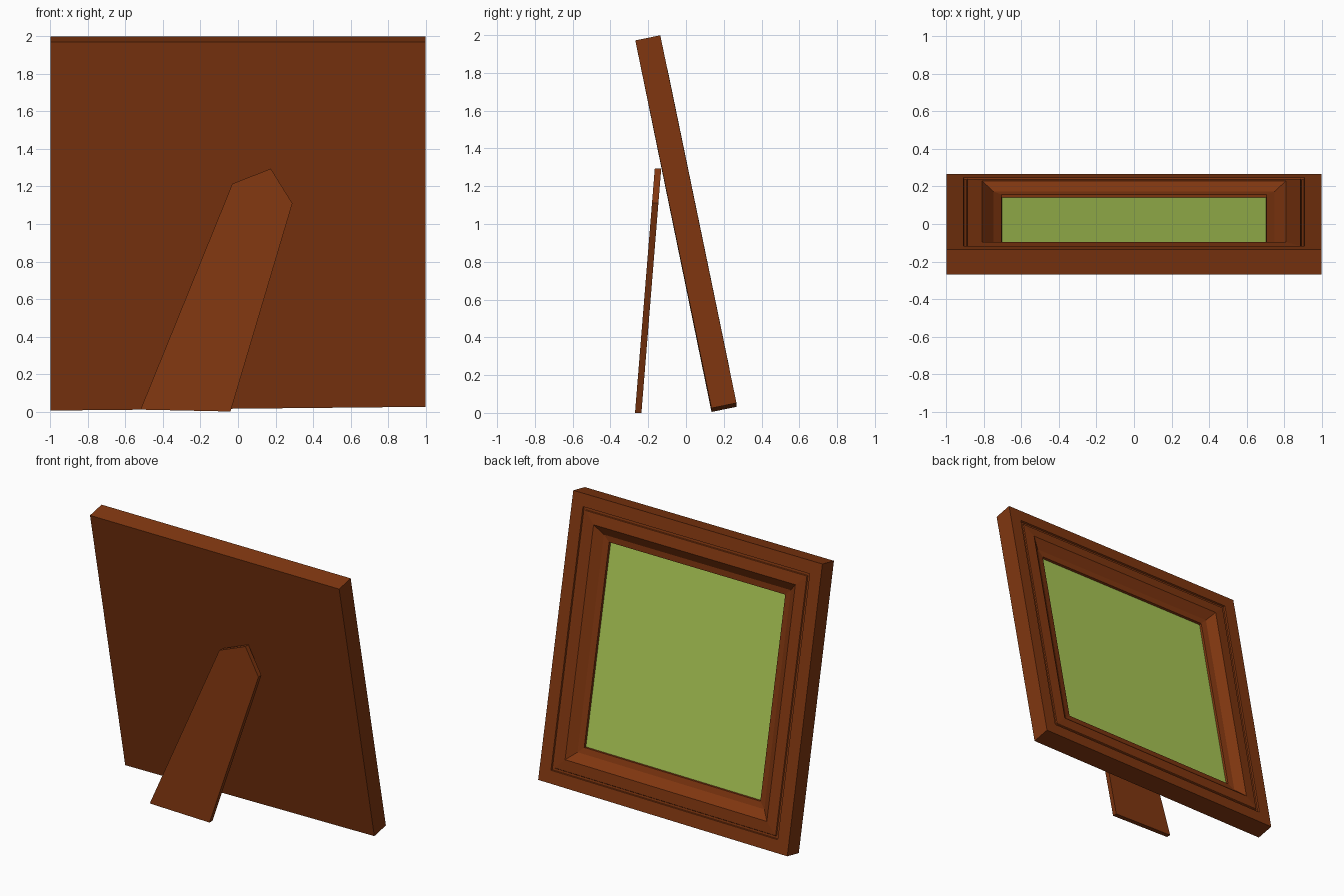
import bpy, bmesh
from mathutils import Vector

cube = bpy.data.objects.get("Cube")
if cube:
    bpy.data.objects.remove(cube)


def material(name, rgb):
    m = bpy.data.materials.new(name)
    m.use_nodes = True
    m.diffuse_color = (*rgb, 1)
    m.node_tree.nodes["Principled BSDF"].inputs["Base Color"].default_value = (*rgb, 1)
    return m


def finish(bm, name, mat):
    bmesh.ops.recalc_face_normals(bm, faces=bm.faces)
    mesh = bpy.data.meshes.new(name)
    bm.to_mesh(mesh)
    bm.free()
    mesh.materials.append(mat)
    obj = bpy.data.objects.new(name, mesh)
    bpy.context.collection.objects.link(obj)
    return obj


wood = material("brown wood", (0.215, 0.037, 0.005))
green = material("green picture", (0.40, 0.57, 0.09))

HEIGHT = 2.007
LEAN_SIN, LEAN_COS = 0.201, 0.98


def leaned(x, v, w):
    """Point on the leaning frame: v runs up the board, w out of its back."""
    lift = 0.01 * (x + 1) * (1 - v / HEIGHT)  # lower edge rises slightly to one side
    return Vector((x, 0.135 - LEAN_SIN * v + LEAN_COS * w,
                   0.005 + LEAN_COS * v + LEAN_SIN * w + lift))


def ring(bm, inset, w):
    a, top = 1 - inset, HEIGHT - inset
    corners = [(-a, inset), (a, inset), (a, top), (-a, top)]
    return [bm.verts.new(leaned(x, v, w)) for x, v in corners]


# Frame: moulding profile (inset from the edge, height above the back) swept round
profile = [(0, 0), (0, 0.135), (0.09, 0.135), (0.093, 0.124), (0.108, 0.124),
           (0.112, 0.131), (0.19, 0.136), (0.25, 0.09), (0.293, 0.083), (0.296, 0.06)]
bm = bmesh.new()
rings = [ring(bm, *p) for p in profile]
bm.faces.new(rings[0])
bm.faces.new(rings[-1])
for r, s in zip(rings, rings[1:]):
    for i in range(4):
        j = (i + 1) % 4
        bm.faces.new((r[i], r[j], s[j], s[i]))
finish(bm, "frame", wood)

# Picture: thin plate in the recess
bm = bmesh.new()
low, high = ring(bm, 0.296, 0.061), ring(bm, 0.296, 0.068)
bm.faces.new(low)
bm.faces.new(high)
for i in range(4):
    j = (i + 1) % 4
    bm.faces.new((low[i], low[j], high[j], high[i]))
finish(bm, "picture", green)

# Support leg: slanted five-sided board
outline = [(-0.52, 0.01), (-0.04, 0), (0.29, 1.11), (0.175, 1.295), (-0.03, 1.215)]
bm = bmesh.new()
face = bm.faces.new([bm.verts.new((x, -0.27 + 0.081 * z, z)) for x, z in outline])
extruded = bmesh.ops.extrude_face_region(bm, geom=[face], use_keep_orig=True)
bmesh.ops.translate(bm, vec=(0, 0.034, 0),
                    verts=[g for g in extruded["geom"] if isinstance(g, bmesh.types.BMVert)])
finish(bm, "support_leg", wood)
